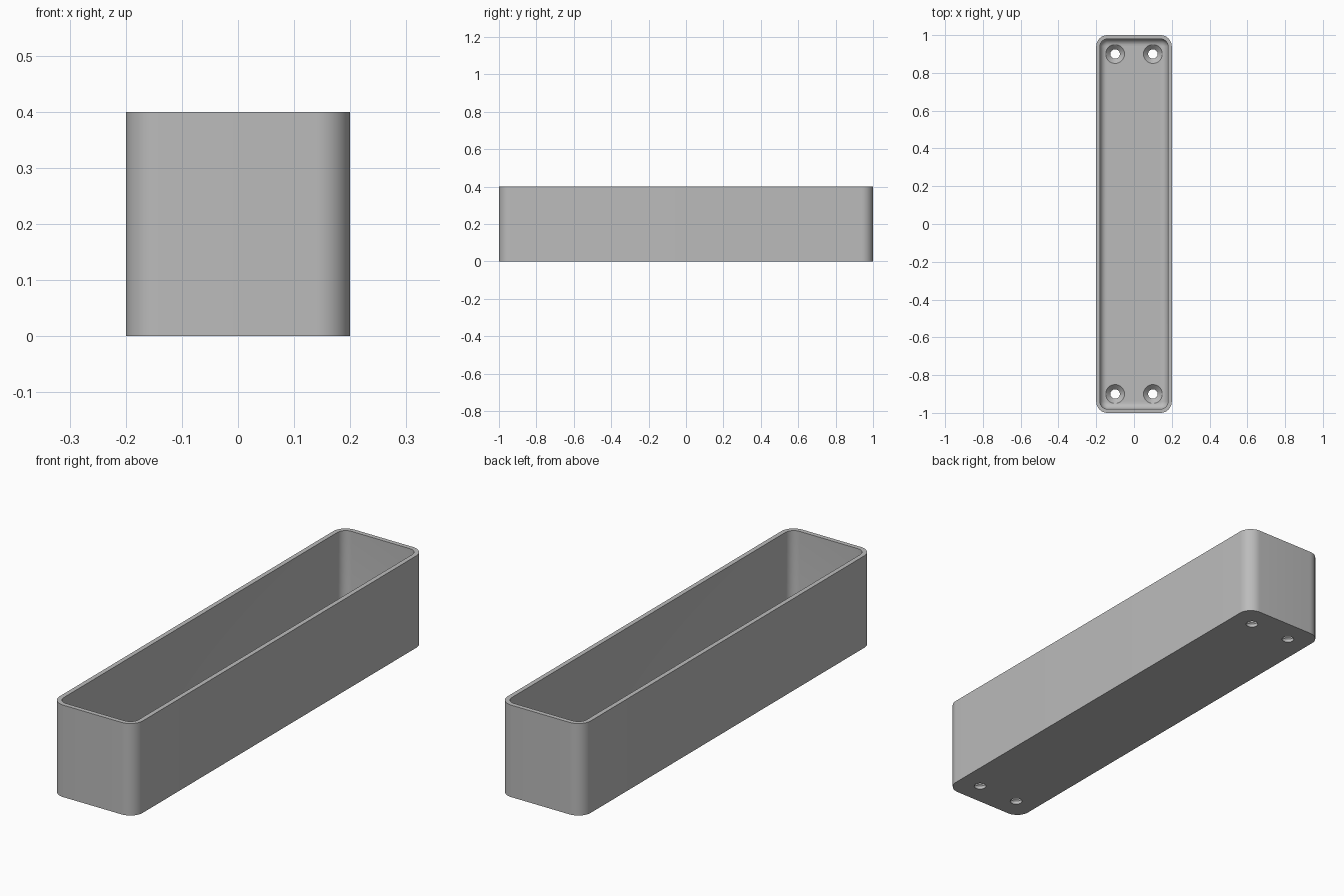
import bpy, bmesh
from math import sin, cos, pi, radians

if "Cube" in bpy.data.objects:
    bpy.data.objects.remove(bpy.data.objects["Cube"])

HALF_X, HALF_Y, HEIGHT = 0.2, 1.0, 0.4
CORNER, WALL, FLOOR, FILLET = 0.06, 0.02, 0.04, 0.036
STEPS = 12

grey = bpy.data.materials.new("plain grey")
grey.use_nodes = True
colour = (0.5, 0.5, 0.5, 1)
grey.diffuse_color = colour
grey.node_tree.nodes["Principled BSDF"].inputs["Base Color"].default_value = colour


def make_object(name, bm):
    bmesh.ops.recalc_face_normals(bm, faces=bm.faces)
    mesh = bpy.data.meshes.new(name)
    bm.to_mesh(mesh)
    bm.free()
    mesh.materials.append(grey)
    obj = bpy.data.objects.new(name, mesh)
    bpy.context.collection.objects.link(obj)
    return obj


def loft(name, loops):
    """Skin closed point loops in order and cap both ends."""
    bm = bmesh.new()
    rings = [[bm.verts.new(p) for p in loop] for loop in loops]
    n = len(rings[0])
    for a, b in zip(rings, rings[1:]):
        for i in range(n):
            j = (i + 1) % n
            bm.faces.new((a[i], a[j], b[j], b[i]))
    bm.faces.new(rings[0])
    bm.faces.new(rings[-1])
    return make_object(name, bm)


def rounded_loop(inset, z):
    """Rounded rectangle, inset from the outer wall."""
    r = CORNER - inset
    cx, cy = HALF_X - CORNER, HALF_Y - CORNER
    points = []
    for quarter, (sx, sy) in enumerate([(1, 1), (-1, 1), (-1, -1), (1, -1)]):
        for k in range(STEPS + 1):
            a = (quarter + k / STEPS) * pi / 2
            points.append((sx * cx + r * cos(a), sy * cy + r * sin(a), z))
    return points


def circle(x, y, r, z, n=40):
    return [(x + r * cos(2 * pi * i / n), y + r * sin(2 * pi * i / n), z)
            for i in range(n)]


# Tray: outer wall, rim, inner wall and the rounded joint to the floor
loops = [rounded_loop(0, 0), rounded_loop(0, HEIGHT), rounded_loop(WALL, HEIGHT)]
for k in range(9):
    a = k / 8 * pi / 2
    loops.append(rounded_loop(WALL + FILLET * (1 - cos(a)),
                              FLOOR + FILLET * (1 - sin(a))))
tray = loft("tray", loops)

# Countersunk screw holes in the floor
for x in (-0.1, 0.1):
    for y in (-0.9, 0.9):
        profile = [(0.025, -0.02), (0.025, FLOOR - 0.025),
                   (0.05, FLOOR), (0.05, FLOOR + 0.03)]
        cutter = loft("screw_hole_cutter", [circle(x, y, r, z) for r, z in profile])
        cutter.hide_render = True
        cut = tray.modifiers.new("screw hole", 'BOOLEAN')
        cut.operation, cut.solver, cut.object = 'DIFFERENCE', 'EXACT', cutter
        bpy.ops.object.select_all(action='DESELECT')
        bpy.context.view_layer.objects.active = tray
        tray.select_set(True)
        bpy.ops.object.modifier_apply(modifier=cut.name)
        bpy.data.objects.remove(cutter)

bpy.ops.object.shade_smooth_by_angle(angle=radians(30))
